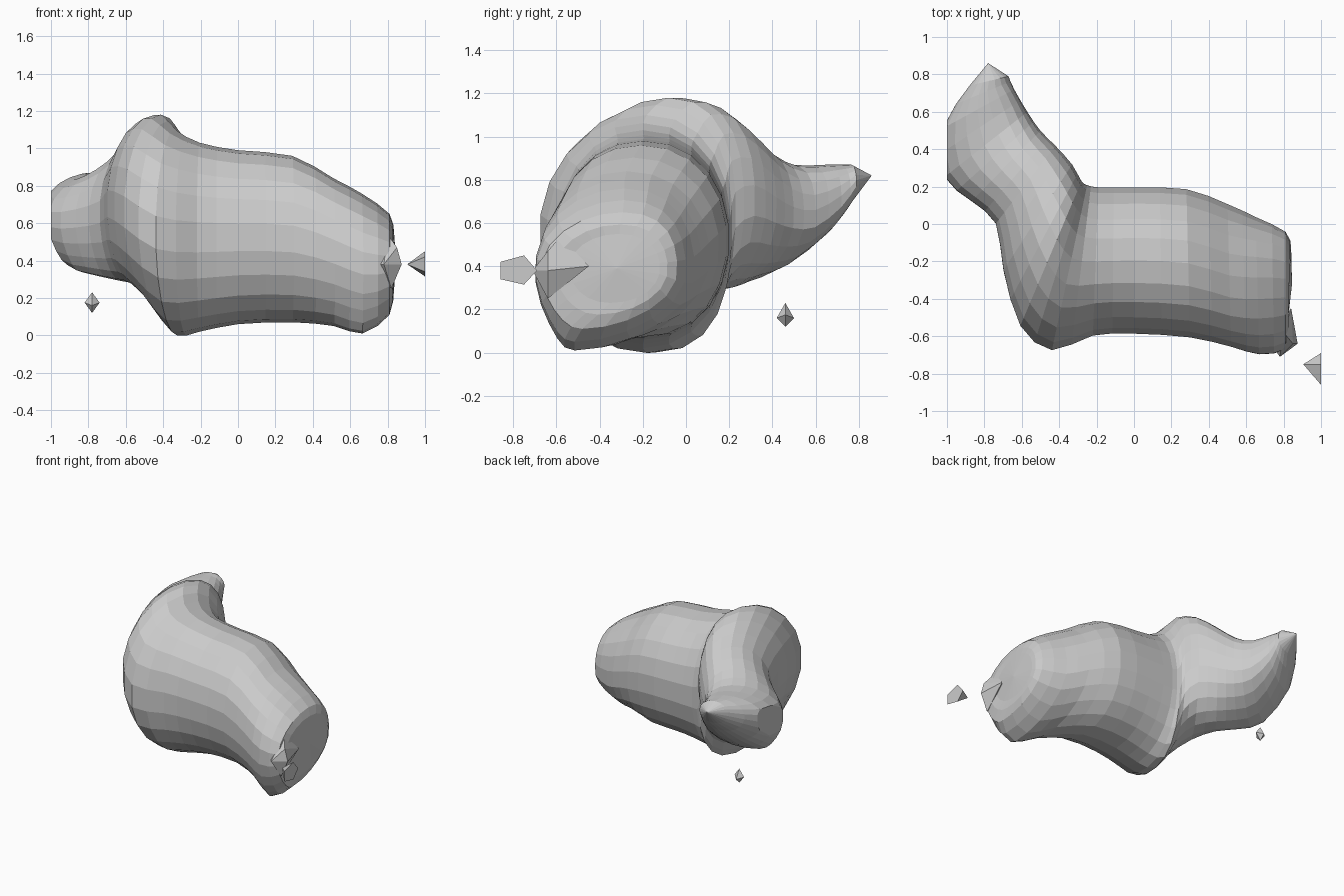
import bpy, bmesh, math
from mathutils import Vector

if "Cube" in bpy.data.objects:
    bpy.data.objects.remove(bpy.data.objects["Cube"])

SIDES = 22

# Stations along the bent trunk:
# inner outline x,y | outer outline x,y | bottom z, top z | bottom lean, top lean (+ = outer side)
STATIONS = [
    (0.84, -0.12, 0.82, -0.54, 0.23, 0.55, 0.10, -0.1),
    (0.81, -0.04, 0.81, -0.67, 0.11, 0.65, 0.40, -0.2),
    (0.65, 0.04, 0.67, -0.70, 0.01, 0.76, 0.50, -0.12),
    (0.50, 0.11, 0.52, -0.66, 0.05, 0.84, 0.25, 0.0),
    (0.28, 0.19, 0.30, -0.61, 0.07, 0.96, 0.0, 0.0),
    (0.00, 0.20, 0.00, -0.59, 0.06, 0.99, 0.0, 0.0),
    (-0.19, 0.20, -0.22, -0.60, 0.02, 1.03, 0.0, 0.0),
    (-0.25, 0.21, -0.44, -0.68, 0.00, 1.10, -0.2, -0.12),
    (-0.28, 0.23, -0.61, -0.55, 0.14, 1.18, -0.25, -0.2),
    (-0.33, 0.32, -0.70, -0.25, 0.26, 1.15, 0.0, -0.15),
    (-0.42, 0.42, -0.74, 0.00, 0.29, 1.03, 0.25, -0.15),
    (-0.50, 0.50, -0.87, 0.12, 0.32, 0.93, 0.4, -0.2),
    (-0.57, 0.60, -1.015, 0.25, 0.37, 0.87, 0.4, -0.3),
    (-0.64, 0.72, -1.025, 0.51, 0.53, 0.87, 0.2, -0.3),
    (-0.67, 0.79, -0.88, 0.74, 0.70, 0.87, 0.0, 0.0),
]


def smooth_stations(rows):
    """Add one cubic in-between station per gap."""
    out = []
    for i in range(len(rows) - 1):
        a, b = rows[max(i - 1, 0)], rows[i]
        c, d = rows[i + 1], rows[min(i + 2, len(rows) - 1)]
        out.append(b)
        out.append(tuple((9 * (q + r) - p - s) / 16 for p, q, r, s in zip(a, b, c, d)))
    return out + [rows[-1]]


def spow(v, p):
    return math.copysign(abs(v) ** p, v)


def finish(bm, name):
    bmesh.ops.recalc_face_normals(bm, faces=bm.faces)
    me = bpy.data.meshes.new(name)
    bm.to_mesh(me)
    bm.free()
    ob = bpy.data.objects.new(name, me)
    bpy.context.collection.objects.link(ob)


def ring(bm, s):
    ax, ay, bx, by, z0, z1, low, high = s
    mid = Vector(((ax + bx) / 2, (ay + by) / 2, (z0 + z1) / 2))
    half = Vector(((bx - ax) / 2, (by - ay) / 2, 0))
    verts = []
    for k in range(SIDES):
        t = 2 * math.pi * (k + 0.5) / SIDES
        u, w = spow(math.cos(t), 0.94), spow(math.sin(t), 0.94)
        lean = low if w < 0 else high
        if lean > 0 and u > 0:  # keep an outward lean inside the outline
            lean *= 1 - u
        u += lean * w * w
        verts.append(bm.verts.new(mid + half * u + Vector((0, 0, w * (z1 - z0) / 2))))
    return verts


# Bent trunk: lofted body, shoulder hump and head
bm = bmesh.new()
rings = [ring(bm, s) for s in smooth_stations(STATIONS)]
for r, q in zip(rings, rings[1:]):
    for k in range(SIDES):
        n = (k + 1) % SIDES
        bm.faces.new((r[k], r[n], q[n], q[k]))
for end, tip in ((rings[0], (0.845, -0.32, 0.39)), (rings[-1], (-0.78, 0.86, 0.82))):
    v = bm.verts.new(tip)
    for k in range(SIDES):
        bm.faces.new((end[k], end[(k + 1) % SIDES], v))
# Flat cut on the side of the head
bmesh.ops.bisect_plane(bm, geom=bm.verts[:] + bm.edges[:] + bm.faces[:],
                       plane_co=(-1, 0, 0), plane_no=(-1, 0, 0), clear_outer=True)
bmesh.ops.holes_fill(bm, edges=[e for e in bm.edges if e.is_boundary], sides=0)
finish(bm, "body")


def hull(name, points):
    bm = bmesh.new()
    for p in points:
        bm.verts.new(p)
    bmesh.ops.convex_hull(bm, input=bm.verts[:])
    finish(bm, name)


# Small loose fragments
hull("small_fragment", [(-0.82, 0.46, 0.175), (-0.74, 0.46, 0.175), (-0.78, 0.42, 0.16),
                        (-0.78, 0.50, 0.16), (-0.78, 0.46, 0.12), (-0.78, 0.46, 0.23)])
hull("edge_fragment", [(0.905, -0.75, 0.38), (1, -0.86, 0.34), (1, -0.86, 0.42),
                       (1, -0.75, 0.45), (1, -0.69, 0.38), (1, -0.75, 0.315)])
# Little knob on the outer corner of the end
hull("end_knob", [(0.875, -0.64, 0.38), (0.78, -0.71, 0.38), (0.85, -0.64, 0.47),
                  (0.80, -0.58, 0.54), (0.82, -0.64, 0.25), (0.84, -0.45, 0.40),
                  (0.70, -0.60, 0.38)])
